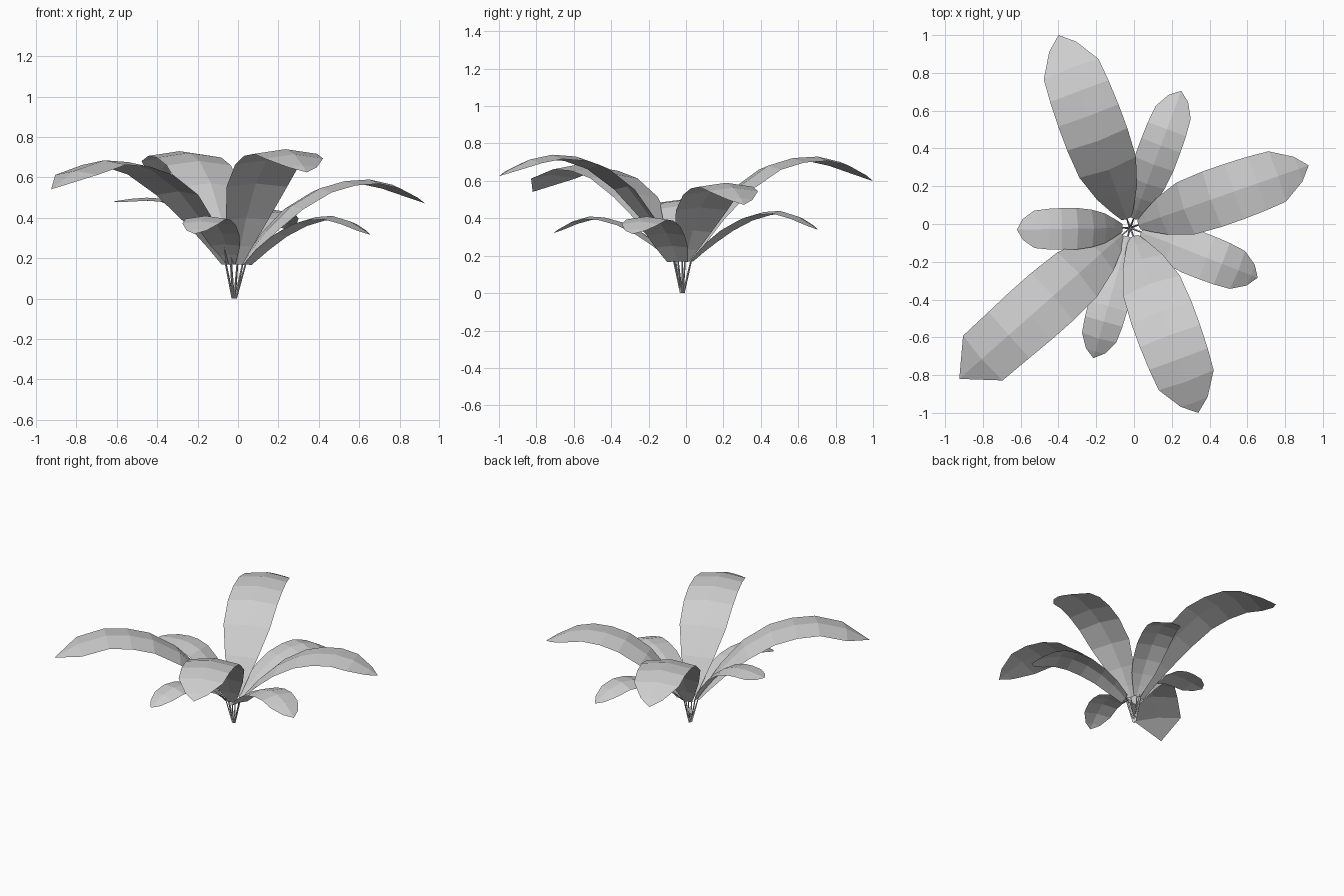
import bpy, math
from mathutils import Vector

cube = bpy.data.objects.get("Cube")
if cube:
    bpy.data.objects.remove(cube, do_unlink=True)


def make_material(name, rgb):
    mat = bpy.data.materials.new(name)
    mat.use_nodes = True
    mat.diffuse_color = (*rgb, 1)
    mat.node_tree.nodes["Principled BSDF"].inputs["Base Color"].default_value = (*rgb, 1)
    return mat


GREY = make_material("light grey", (0.62, 0.62, 0.62))
ROOT = Vector((-0.02, -0.02, 0))
NECK = 0.17   # height where stem meets blade
CREST = 0.71  # fraction of the length where a leaf is highest
FOLD = 0.14   # how far the edges hang below the midrib


def add_mesh(name, verts, faces):
    mesh = bpy.data.meshes.new(name)
    mesh.from_pydata(verts, [], faces)
    mesh.materials.append(GREY)
    bpy.context.collection.objects.link(bpy.data.objects.new(name, mesh))


def spine(t, start, tip, peak, power, droop):
    """Point on the midrib at fraction t: straight stem, then an arch."""
    p = ROOT.lerp(Vector((*tip, 0)), t)
    if t < start:
        p.z = NECK * t / start
    elif t < CREST:
        u = (t - start) / (CREST - start)
        p.z = NECK + (peak - NECK) * (1 - (1 - u) ** power)
    else:
        p.z = peak * (1 - droop * ((t - CREST) / (1 - CREST)) ** 1.7)
    return p


def blade(name, arch, tip, half_width, stations):
    """Ridged sheet: left edge, midrib and right edge at each station."""
    axis = Vector((*tip, 0)) - ROOT
    side = Vector((-axis.y, axis.x, 0)).normalized()
    verts, faces = [], []
    for t, width in stations:
        mid = spine(t, *arch)
        along = spine(min(t + 0.02, 1), *arch) - spine(t - 0.02, *arch)
        down = side.cross(along).normalized()
        if down.z > 0:
            down = -down
        w = half_width * width
        hang = down * w * FOLD
        verts += [mid + side * w + hang, mid, mid - side * w + hang]
    for i in range(len(stations) - 1):
        a = 3 * i
        faces += [(a, a + 3, a + 4, a + 1), (a + 1, a + 4, a + 5, a + 2)]
    # pointed end
    verts.append(spine(1, *arch))
    a, end = len(verts) - 4, len(verts) - 1
    faces += [(a, end, a + 1), (a + 1, end, a + 2)]
    add_mesh(name, verts, faces)


def stem(name, top):
    """Thin four-sided stalk from the ground to the blade."""
    verts = []
    for p, r in ((ROOT.lerp(Vector((top.x, top.y, 0)), 0.15), 0.006), (top, 0.004)):
        for k in range(4):
            ang = math.pi / 2 * k
            verts.append(p + Vector((math.cos(ang) * r, math.sin(ang) * r, 0)))
    faces = [(k, (k + 1) % 4, (k + 1) % 4 + 4, k + 4) for k in range(4)]
    add_mesh(name, verts, faces)


# blade outlines: fraction of length, fraction of half width
LARGE = [(0.045, 0.16), (0.09, 0.36), (0.17, 0.66), (0.3, 0.94), (0.45, 1),
         (0.58, 1), (0.71, 0.97), (0.83, 0.91), (0.945, 0.45)]
POINTED = LARGE[:-2] + [(0.87, 0.94)]
BLUNT = [(0.085, 0.5), (0.2, 0.78), (0.32, 0.9), (0.46, 1), (0.6, 1),
         (0.72, 0.98), (0.85, 0.9), (0.95, 0.5)]
SMALL = [(0.065, 0.2), (0.13, 0.45), (0.21, 0.72)] + BLUNT[2:]

# name, tip, peak height, rise, droop, half width, outline
LEAVES = [
    ("large_leaf_back", (-0.40, 1.0), 0.73, 2.6, 0.18, 0.17, LARGE),
    ("large_leaf_front", (0.34, -1.0), 0.74, 2.5, 0.155, 0.17, LARGE),
    ("large_leaf_left", (0.925, 0.31), 0.59, 2.4, 0.2, 0.155, LARGE),
    ("large_leaf_right", (-0.925, -0.82), 0.685, 2.5, 0.21, 0.168, POINTED),
    ("small_leaf_back", (0.25, 0.705), 0.44, 2.1, 0.23, 0.11, SMALL),
    ("small_leaf_left", (0.655, -0.285), 0.41, 2.1, 0.23, 0.12, BLUNT),
    ("small_leaf_front", (-0.215, -0.71), 0.41, 2.1, 0.22, 0.105, SMALL),
    ("small_leaf_right", (-0.62, -0.03), 0.5, 2.4, 0.04, 0.11, SMALL),
]
for name, tip, peak, power, droop, half_width, outline in LEAVES:
    start = outline[0][0]
    arch = (start, tip, peak, power, droop)
    blade(name, arch, tip, half_width, outline)
    stem(name + "_stem", spine(start, *arch))
